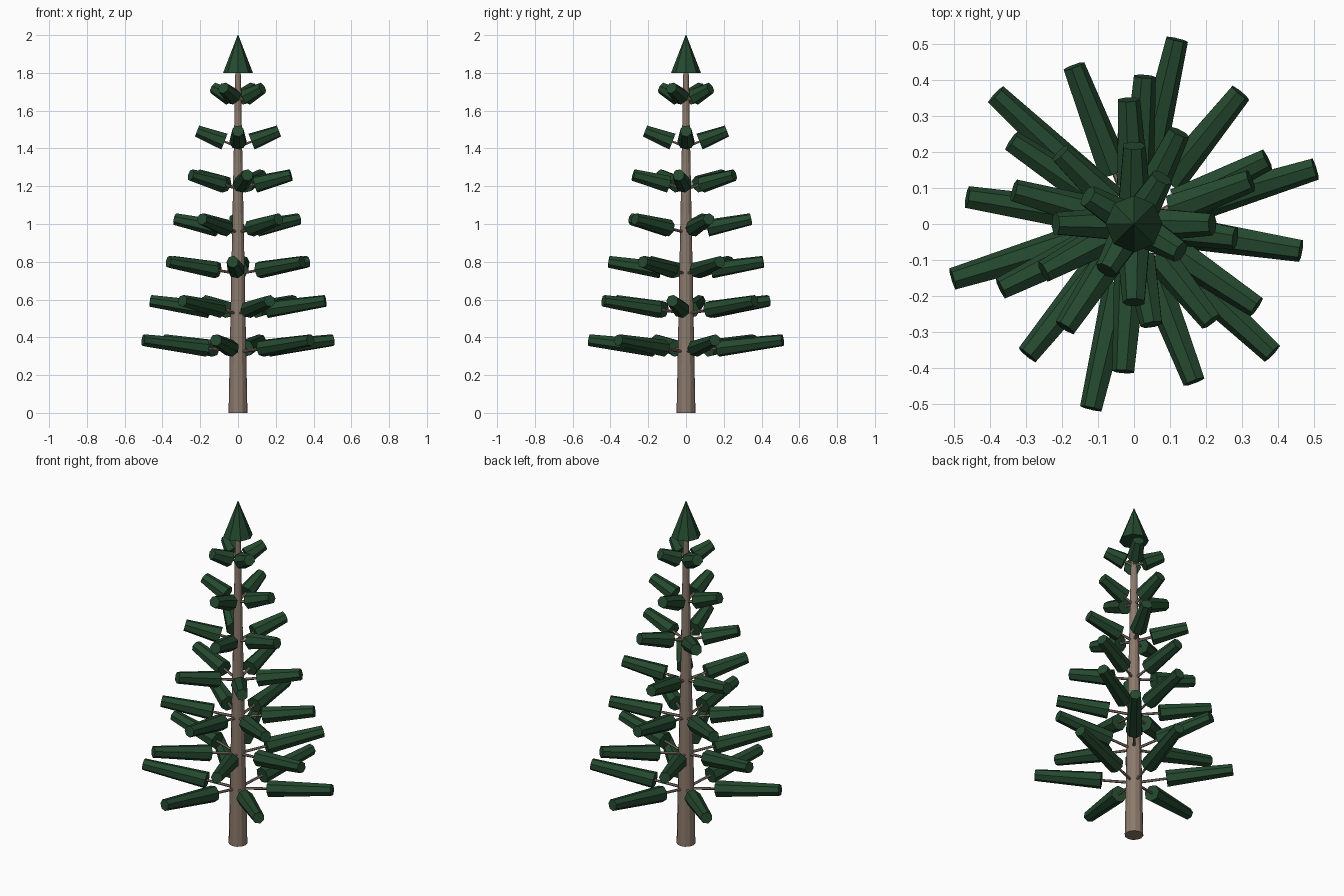
import bpy
import bmesh
from math import cos, sin, radians
from mathutils import Vector, Matrix

old = bpy.data.objects.get("Cube")
if old:
    bpy.data.objects.remove(old, do_unlink=True)


def make_material(name, rgb):
    mat = bpy.data.materials.new(name)
    mat.use_nodes = True
    mat.diffuse_color = (*rgb, 1)
    mat.node_tree.nodes["Principled BSDF"].inputs["Base Color"].default_value = (*rgb, 1)
    return mat


bark = make_material("bark_brown", (0.26, 0.195, 0.15))
needles = make_material("needle_green", (0.018, 0.066, 0.028))


def add_cone(bm, start, end, r_start, r_end, sides):
    """Tapered flat-sided bar between two points, one corner facing up."""
    axis = end - start
    z = axis.normalized()
    up = Vector((0, 0, 1)) if abs(z.z) < 0.9 else Vector((0, 1, 0))
    x = (up - z * up.dot(z)).normalized()
    y = z.cross(x)
    rot = Matrix((x, y, z)).transposed().to_4x4()
    place = Matrix.Translation((start + end) / 2) @ rot
    bmesh.ops.create_cone(bm, cap_ends=True, segments=sides, radius1=r_start,
                          radius2=r_end, depth=axis.length, matrix=place)


def finish(name, bm, mat):
    mesh = bpy.data.meshes.new(name)
    bm.to_mesh(mesh)
    bm.free()
    mesh.materials.append(mat)
    obj = bpy.data.objects.new(name, mesh)
    bpy.context.collection.objects.link(obj)


# Trunk and pointed crown
bm = bmesh.new()
add_cone(bm, Vector((0, 0, 0)), Vector((0, 0, 1.82)), 0.05, 0.014, 12)
finish("trunk", bm, bark)
bm = bmesh.new()
add_cone(bm, Vector((0, 0, 1.8)), Vector((0, 0, 2)), 0.079, 0.002, 8)
finish("crown", bm, needles)

# Whorls: branch count, turn, reach, inner height, tip height
whorls = [
    (6, 17, 0.525, 0.342, 0.385),
    (6, 51, 0.468, 0.547, 0.593),
    (6, 26, 0.41, 0.757, 0.8),
    (5, 20.5, 0.345, 0.978, 1.026),
    (5, -8, 0.283, 1.21, 1.259),
    (4, 0, 0.217, 1.436, 1.492),
    (4, 59, 0.15, 1.673, 1.72),
]
INNER = 0.33  # share of the reach left bare

for level, (count, turn, reach, z_in, z_tip) in enumerate(whorls, 1):
    twigs, foliage = bmesh.new(), bmesh.new()
    for i in range(count):
        a = radians(turn + i * 360 / count)
        out = Vector((cos(a), sin(a), 0))
        inner = out * reach * INNER + Vector((0, 0, z_in))
        tip = out * reach + Vector((0, 0, z_tip))
        root = inner - (tip - inner) * INNER / (1 - INNER)
        add_cone(twigs, root, inner.lerp(tip, 0.3), 0.008, 0.006, 6)
        add_cone(foliage, inner, tip, 0.046, 0.032, 7)
    finish(f"twigs_{level}", twigs, bark)
    finish(f"foliage_{level}", foliage, needles)
